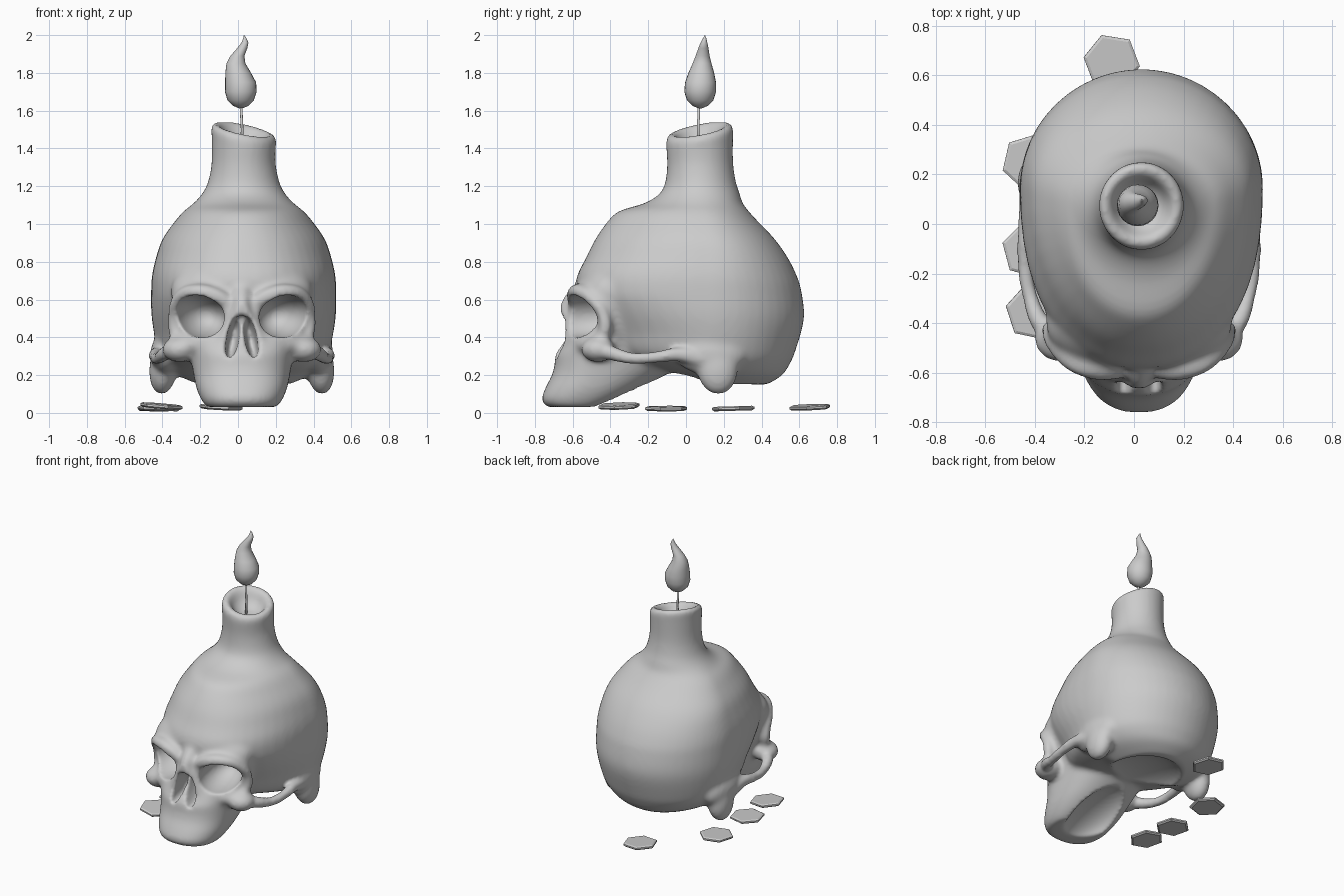
import bpy, bmesh, math
from mathutils import Matrix, Vector, Euler

if "Cube" in bpy.data.objects:
    bpy.data.objects.remove(bpy.data.objects["Cube"])

CX = 0.02  # the skull's own mid plane


def to_mesh(bm):
    bmesh.ops.recalc_face_normals(bm, faces=bm.faces)
    me = bpy.data.meshes.new("part")
    bm.to_mesh(me)
    bm.free()
    return me


def loft(rings):
    """Closed skin through rings of equal point count."""
    bm = bmesh.new()
    rows = [[bm.verts.new(p) for p in r] for r in rings]
    n = len(rows[0])
    for a, b in zip(rows, rows[1:]):
        for i in range(n):
            j = (i + 1) % n
            bm.faces.new((a[i], a[j], b[j], b[i]))
    bm.faces.new(rows[0])
    bm.faces.new(rows[-1])
    return to_mesh(bm)


def section(z, yf, yb, w, yc, nf, nb, count=48):
    """Egg-shaped horizontal section with separate front and back roundness."""
    pts = []
    for i in range(count):
        t = 2 * math.pi * i / count
        c, s = math.cos(t), math.sin(t)
        n = nb if s > 0 else nf
        depth = (yb - yc) if s > 0 else (yc - yf)
        pts.append(Vector((w * math.copysign(abs(c) ** (2 / n), c),
                           yc + depth * math.copysign(abs(s) ** (2 / n), s), z)))
    return pts


def refine(rows, steps=4):
    """Smooth in-between rows (Catmull-Rom)."""
    out = []
    for i in range(len(rows) - 1):
        p0, p1, p2, p3 = (rows[max(0, min(len(rows) - 1, i + k))] for k in (-1, 0, 1, 2))
        for s in range(steps):
            t = s / steps
            out.append([b + .5 * t * (c - a + t * (2 * a - 5 * b + 4 * c - d + t * (3 * (b - c) + d - a)))
                        for a, b, c, d in zip(p0, p1, p2, p3)])
    return out + [list(rows[-1])]


def blob(loc, rad, rot=(0, 0, 0), side=1):
    bm = bmesh.new()
    m = Matrix.LocRotScale(Vector((loc[0] * side, loc[1], loc[2])),
                           Euler((rot[0], rot[1] * side, rot[2] * side)), Vector(rad))
    bmesh.ops.create_uvsphere(bm, u_segments=32, v_segments=20, radius=1, matrix=m)
    return to_mesh(bm)


def tube(pts, r, side=1, cyclic=False):
    """Round bar along a smooth path; each point is x, y, z and thickness factor."""
    cu = bpy.data.curves.new("path", 'CURVE')
    cu.dimensions = '3D'
    cu.bevel_depth, cu.bevel_resolution, cu.use_fill_caps = r, 4, True
    cu.resolution_u = 6
    sp = cu.splines.new('BEZIER')
    sp.bezier_points.add(len(pts) - 1)
    sp.use_cyclic_u = cyclic
    for bp, p in zip(sp.bezier_points, pts):
        bp.co = (p[0] * side, p[1], p[2])
        bp.radius = p[3]
        bp.handle_left_type = bp.handle_right_type = 'AUTO'
    ob = bpy.data.objects.new("path", cu)
    bpy.context.collection.objects.link(ob)
    me = bpy.data.meshes.new_from_object(ob.evaluated_get(bpy.context.evaluated_depsgraph_get()))
    bpy.data.objects.remove(ob)
    return me


def make(name, meshes, smooth=True):
    bm = bmesh.new()
    for me in meshes:
        bm.from_mesh(me)
    me = bpy.data.meshes.new(name)
    bm.to_mesh(me)
    bm.free()
    for p in me.polygons:
        p.use_smooth = smooth
    ob = bpy.data.objects.new(name, me)
    bpy.context.collection.objects.link(ob)
    return ob


def bake(ob):
    me = bpy.data.meshes.new_from_object(ob.evaluated_get(bpy.context.evaluated_depsgraph_get()))
    ob.modifiers.clear()
    ob.data = me


def fuse(ob, voxel, steps):
    m = ob.modifiers.new("fuse", 'REMESH')
    m.mode, m.voxel_size, m.use_smooth_shade = 'VOXEL', voxel, True
    m = ob.modifiers.new("soften", 'SMOOTH')
    m.factor, m.iterations = 0.5, steps
    bake(ob)


# braincase flowing up into the hollow candle: z, front y, back y, half width
cranium = []
for z, yf, yb, w in refine([
        (.15, .05, .43, .24), (.20, -.03, .51, .35), (.26, -.28, .55, .42), (.33, -.45, .58, .455),
        (.50, -.53, .625, .487), (.65, -.58, .61, .49), (.73, -.575, .585, .485),
        (.82, -.53, .54, .465), (.92, -.48, .47, .43), (1.02, -.41, .375, .36),
        (1.07, -.35, .33, .315), (1.11, -.22, .30, .265), (1.16, -.14, .285, .22),
        (1.22, -.11, .265, .19), (1.32, -.10, .25, .17), (1.44, -.105, .25, .17),
        (1.485, -.105, .25, .173), (1.51, -.08, .225, .15), (1.49, -.05, .19, .12),
        (1.44, -.02, .165, .093), (1.41, .03, .12, .05)]):
    yc = .15 - .075 * min(1, max(0, (z - .85) / .3))
    if z < .75:
        nf = 1.8 + .5 * min(1, max(0, (z - .42) / .2))
    else:
        nf = 2.3 - .3 * min(1, max(0, (z - .75) / .25))
    ring = section(z, yf, yb, w, yc, nf, 1.98)
    k = min(1, max(0, (z - 1.3) / .15))
    for p in ring:
        p.x += .01
        p.z += k * (-.2 * p.x + .18 * (p.y - .08))
    cranium.append(ring)

# upper jaw and face block
face = [section(z, yf, yb, w, yc, n, 2.2) for z, yf, yb, w, yc, n in refine([
    (.03, -.735, -.43, .185, -.56, 2.4), (.07, -.765, -.33, .215, -.54, 2.3),
    (.13, -.745, -.22, .24, -.50, 2.3), (.20, -.71, -.11, .255, -.46, 2.3),
    (.26, -.695, -.02, .265, -.44, 2.3), (.31, -.69, .02, .275, -.42, 2.3),
    (.37, -.65, .02, .295, -.42, 2.4), (.46, -.60, 0, .335, -.42, 2.5),
    (.60, -.575, 0, .37, -.40, 2.5), (.68, -.575, 0, .37, -.38, 2.4), (.75, -.54, 0, .33, -.35, 2.3)])]

parts = [loft(cranium), loft(face),
         tube([(0, -.56, .64, 1.2), (0, -.61, .59, 1.1), (0, -.65, .545, .75)], .042)]
for s in (1, -1):
    # brow and eye rim
    parts.append(tube([(.075, -.585, .57, 1.2), (.15, -.59, .622, 1.4), (.26, -.56, .64, 1.3),
                       (.335, -.495, .60, 1.1), (.362, -.435, .51, 1), (.35, -.435, .42, 1.1),
                       (.29, -.515, .365, 1.1), (.19, -.57, .375, 1), (.10, -.585, .45, 1)],
                      .033, s, True))
    # nose rim
    parts.append(tube([(.015, -.645, .55, 1), (.06, -.625, .46, 1), (.10, -.625, .36, 1),
                       (.075, -.655, .29, .9), (0, -.675, .295, .9)], .026, s))
    # cheekbone
    parts.append(blob((.33, -.465, .335), (.095, .09, .068), (0, 0, .6), s))
    # bone behind the ear
    parts.append(blob((.415, .165, .24), (.075, .11, .145), (.1, -.1, 0), s))
    parts.append(blob((.40, .13, .31), (.085, .19, .11), (0, 0, 0), s))
skull = make("skull_candle", parts)
fuse(skull, .012, 14)

# sockets, nostrils, palate and skull base cut out
cuts = [blob((0, -.39, .06), (.15, .30, .085), (.33, 0, 0)),
        blob((0, .10, .13), (.26, .29, .10))]
for s in (1, -1):
    cuts.append(blob((.22, -.55, .512), (.138, .24, .112), (0, -.25, .2), s))
    cuts.append(blob((.046, -.66, .40), (.034, .15, .115), (0, -.2, 0), s))
for me in cuts:
    cutter = make("cutter", [me])
    cutter.hide_render = True
    m = skull.modifiers.new("cut", 'BOOLEAN')
    m.operation, m.solver, m.object = 'DIFFERENCE', 'EXACT', cutter
    bake(skull)
    bpy.data.objects.remove(cutter)

# cheek arches joined on
arches = [tube([(.32, -.47, .33, 2.1), (.39, -.41, .32, 1.6), (.44, -.29, .29, 1.2),
                (.46, -.16, .295, 1.2), (.452, -.04, .31, 1.5), (.42, .08, .29, 2.6)], .025, s)
          for s in (1, -1)]
solid = skull.data
bpy.data.objects.remove(skull)
skull = make("skull_candle", [solid] + arches)
fuse(skull, .012, 6)
skull.data.transform(Matrix.Translation((CX, 0, 0)))


def circle(x, y, z, r, n=24, phase=0):
    return [Vector((x + r * math.cos(phase + 2 * math.pi * i / n),
                    y + r * math.sin(phase + 2 * math.pi * i / n), z)) for i in range(n)]


# wick
make("wick", [loft([circle(.02, .065, 1.38, .009, 10), circle(.022, .065, 1.5, .007, 10),
                    circle(.015, .068, 1.64, .007, 10)])])

# flame: height, centre, radius
make("flame", [loft([circle(x, y, z, r) for z, x, y, r in [
    (1.612, .015, .075, .008), (1.625, .015, .075, .04), (1.655, .014, .075, .07),
    (1.70, .015, .075, .084), (1.75, .014, .077, .082), (1.80, .001, .081, .068),
    (1.85, -.011, .085, .05), (1.89, -.003, .088, .037), (1.93, .022, .092, .027),
    (1.96, .037, .095, .018), (1.985, .036, .099, .008), (2.0, .032, .10, .001)]])])

# six-sided coins on the ground: centre, corner angle, tilt
for i, (x, y, z, phase, tx, ty) in enumerate([
        (-.405, -.355, .036, 48, .03, .08), (-.42, -.105, .023, 45, 0, .03),
        (-.42, .25, .023, 17, .03, 0), (-.09, .655, .03, 51, .04, .05)]):
    a = math.radians(phase)
    me = loft([circle(0, 0, h, r, 6, a) for h, r in
               [(-.012, .103), (-.004, .115), (.006, .115), (.012, .103)]])
    me.transform(Matrix.LocRotScale(Vector((x, y, z)), Euler((tx, ty, 0)), None))
    make("coin_%d" % (i + 1), [me], smooth=False)
